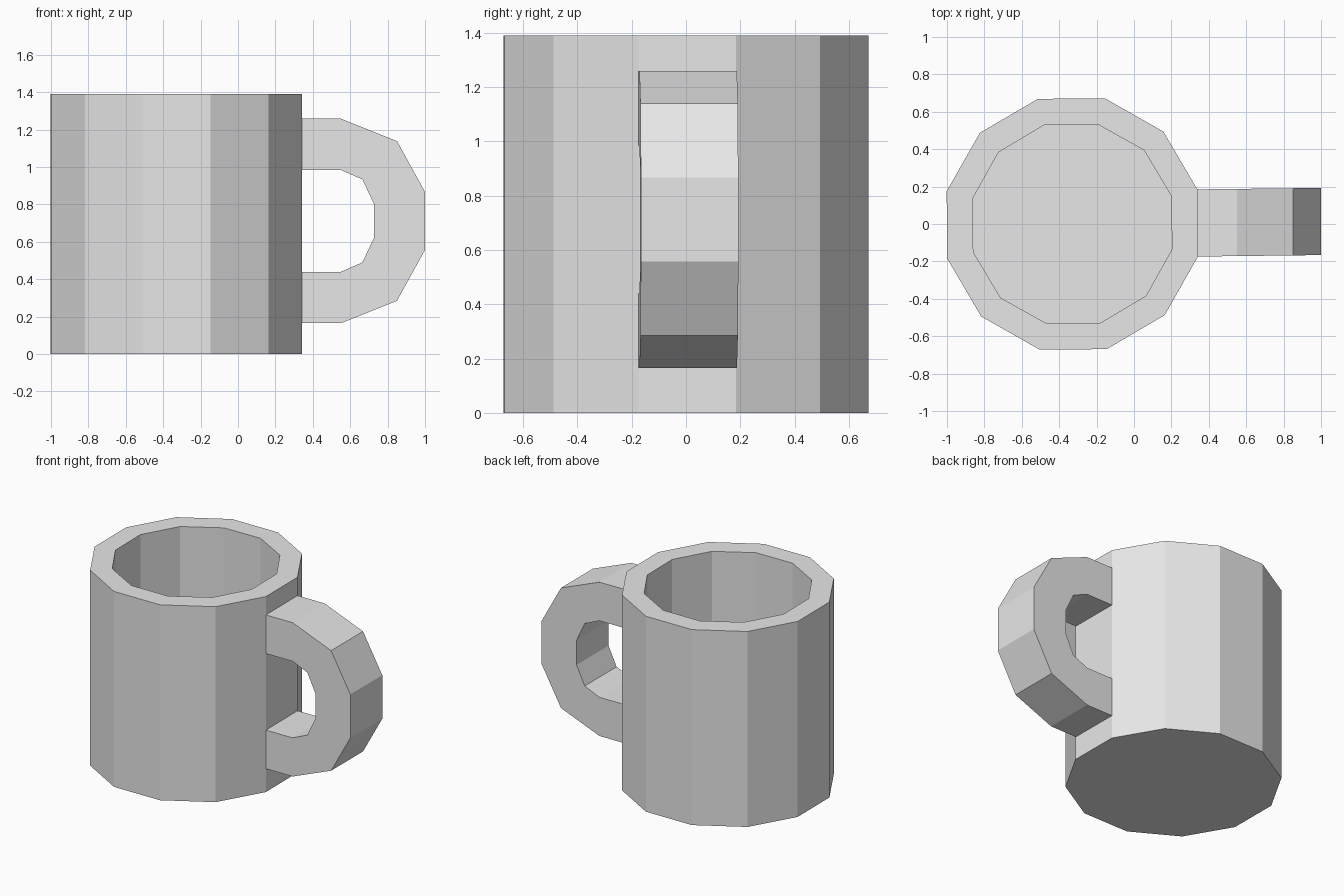
import bpy
import bmesh
from math import cos, sin, pi, radians

default_cube = bpy.data.objects.get("Cube")
if default_cube:
    bpy.data.objects.remove(default_cube, do_unlink=True)

grey = bpy.data.materials.new("light grey")
grey.use_nodes = True
grey.diffuse_color = (0.8, 0.8, 0.8, 1)
grey.node_tree.nodes["Principled BSDF"].inputs["Base Color"].default_value = (0.8, 0.8, 0.8, 1)

SIDES = 12
CENTRE_X = -0.33
HEIGHT = 1.39
FLOOR = 0.14


def finish(bm, name):
    bmesh.ops.recalc_face_normals(bm, faces=bm.faces)
    mesh = bpy.data.meshes.new(name)
    bm.to_mesh(mesh)
    bm.free()
    mesh.materials.append(grey)
    obj = bpy.data.objects.new(name, mesh)
    bpy.context.collection.objects.link(obj)
    return obj


def ring(bm, radius, z, turn):
    angles = [2 * pi * (i + 0.5) / SIDES + radians(turn) for i in range(SIDES)]
    return [bm.verts.new((CENTRE_X + radius * cos(a), radius * sin(a), z)) for a in angles]


def bridge(bm, a, b, closed=True):
    n = len(a)
    for i in range(n if closed else n - 1):
        j = (i + 1) % n
        bm.faces.new((a[i], a[j], b[j], b[i]))


# Cup body: outer wall, rim, inner wall and floor
bm = bmesh.new()
rings = [ring(bm, 0.694, 0, 0.4), ring(bm, 0.694, HEIGHT, 0.4),
         ring(bm, 0.55, HEIGHT, 0.8), ring(bm, 0.55, FLOOR, 0.8)]
for lower, upper in zip(rings, rings[1:]):
    bridge(bm, lower, upper)
bm.faces.new(rings[0])
bm.faces.new(rings[-1])
finish(bm, "cup_body")

# Handle: half profiles mirrored about its middle height, open where it meets the wall
MIDDLE = 0.712
outer_half = [(0.338, 0.547), (0.55, 0.547), (0.85, 0.427), (1.0, 0.155)]
inner_half = [(0.338, 0.272), (0.55, 0.272), (0.665, 0.222), (0.728, 0.088)]


def handle_loop(bm, half, y):
    path = half + [(x, -z) for x, z in reversed(half)]
    return [bm.verts.new((x, y + 0.012 * (x - 0.34), MIDDLE + z)) for x, z in path]


bm = bmesh.new()
outer_front, inner_front, inner_back, outer_back = (
    handle_loop(bm, half, y) for half, y in
    ((outer_half, -0.174), (inner_half, -0.174), (inner_half, 0.185), (outer_half, 0.185)))
strips = [outer_front, inner_front, inner_back, outer_back, outer_front]
for a, b in zip(strips, strips[1:]):
    bridge(bm, a, b, closed=False)
finish(bm, "handle")
